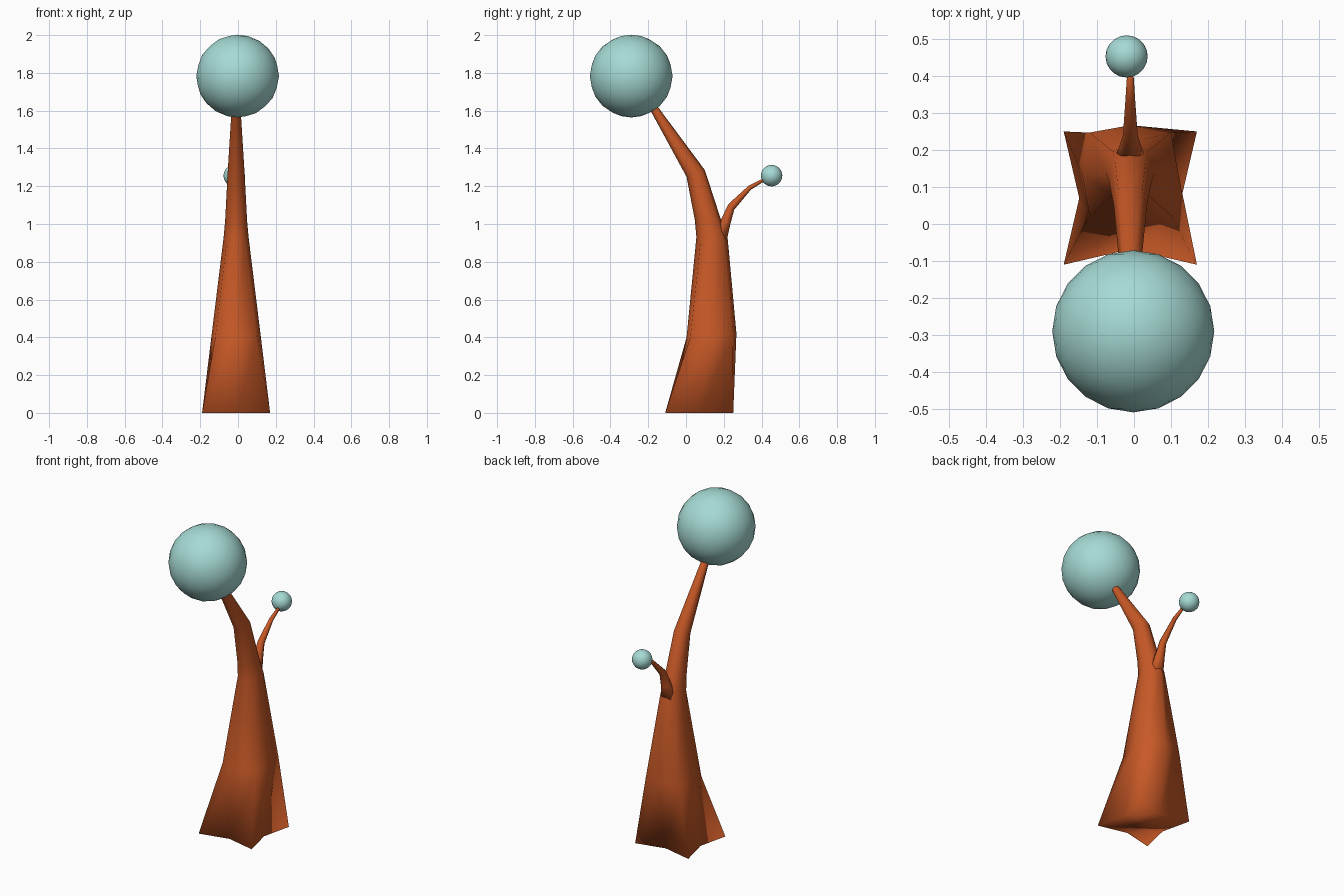
import bpy, bmesh, math
from mathutils import Vector

if "Cube" in bpy.data.objects:
    bpy.data.objects.remove(bpy.data.objects["Cube"])


def material(name, rgb):
    m = bpy.data.materials.new(name)
    m.diffuse_color = (*rgb, 1)
    m.use_nodes = True
    m.node_tree.nodes["Principled BSDF"].inputs["Base Color"].default_value = m.diffuse_color
    return m


BARK = material("bark", (0.58, 0.10, 0.02))
LEAF = material("leaf", (0.38, 0.70, 0.66))


def finish(name, bm, mat):
    bmesh.ops.recalc_face_normals(bm, faces=bm.faces)
    for f in bm.faces:
        f.smooth = True
    me = bpy.data.meshes.new(name)
    bm.to_mesh(me)
    bm.free()
    me.materials.append(mat)
    ob = bpy.data.objects.new(name, me)
    bpy.context.collection.objects.link(ob)
    return ob


def loft(name, rings, mat):
    """Ring: front (y, z), back (y, z), half width in x, diagonal factor."""
    bm = bmesh.new()
    loops = []
    for front, back, half, diag in rings:
        a, b = Vector((-0.01, *front)), Vector((-0.01, *back))
        mid, arm = (a + b) / 2, (b - a) / 2
        loop = []
        for i in range(8):
            t = i * math.pi / 4
            k = diag if i % 2 else 1
            p = mid + arm * (math.sin(t) * k) + Vector((half * math.cos(t) * k, 0, 0))
            loop.append(bm.verts.new(p))
        loops.append(loop)
    for lo, hi in zip(loops, loops[1:]):
        for i in range(8):
            j = (i + 1) % 8
            bm.faces.new((lo[i], lo[j], hi[j], hi[i]))
    bm.faces.new(loops[0][::-1])
    bm.faces.new(loops[-1])
    return finish(name, bm, mat)


def ball(name, centre, radius):
    bm = bmesh.new()
    bmesh.ops.create_icosphere(bm, subdivisions=3, radius=radius)
    bmesh.ops.translate(bm, verts=bm.verts, vec=centre)
    return finish(name, bm, LEAF)


# Trunk with star-shaped flared foot, bending into the main branch
loft("trunk", [
    ((-0.068, 0), (0.208, 0), 0.138, 1.845),
    ((0.003, 0.40), (0.267, 0.42), 0.13, 1.2),
    ((0.055, 0.93), (0.220, 0.93), 0.066, 1.0),
    ((0.047, 1.02), (0.186, 1.02), 0.058, 1.0),
    ((0.003, 1.25), (0.100, 1.285), 0.045, 1.0),
    ((-0.185, 1.595), (-0.145, 1.615), 0.024, 1.0),
    ((-0.235, 1.675), (-0.205, 1.695), 0.018, 1.0),
], BARK)

# Thin side branch
loft("side_branch", [
    ((0.13, 0.90), (0.213, 0.90), 0.045, 1.0),
    ((0.184, 1.02), (0.235, 1.00), 0.030, 1.0),
    ((0.224, 1.105), (0.255, 1.075), 0.020, 1.0),
    ((0.332, 1.203), (0.344, 1.182), 0.013, 1.0),
    ((0.428, 1.252), (0.434, 1.238), 0.007, 1.0),
], BARK)

# Ball crowns
ball("large_crown", (-0.002, -0.29, 1.783), 0.219)
ball("small_crown", (-0.02, 0.453, 1.256), 0.057)
